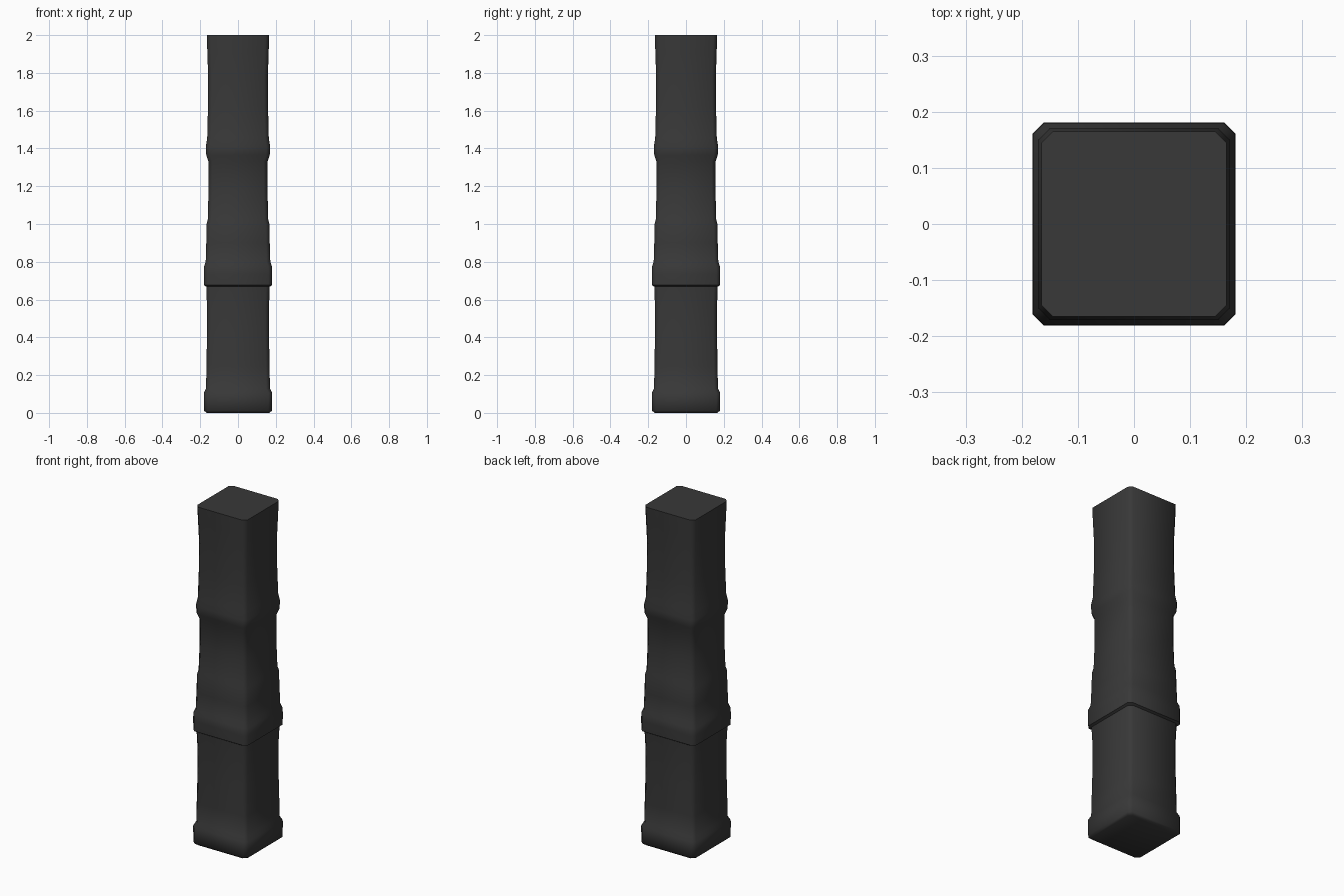
import bpy, bmesh, math

if "Cube" in bpy.data.objects:
    bpy.data.objects.remove(bpy.data.objects["Cube"])

# dark stone material
mat = bpy.data.materials.new("dark grey")
mat.diffuse_color = (0.04, 0.04, 0.04, 1)
mat.use_nodes = True
mat.node_tree.nodes["Principled BSDF"].inputs["Base Color"].default_value = mat.diffuse_color

# pillar profile: (height, half width)
profile = [(0, 0.166), (0.012, 0.18), (0.105, 0.181), (0.13, 0.169), (0.25, 0.167),
           (0.42, 0.164), (0.56, 0.164), (0.668, 0.168), (0.676, 0.180), (0.735, 0.181),
           (0.775, 0.180), (0.80, 0.171), (0.90, 0.168), (1.0, 0.166), (1.025, 0.160),
           (1.18, 0.156), (1.33, 0.156), (1.365, 0.168), (1.41, 0.170), (1.455, 0.163),
           (1.62, 0.159), (1.78, 0.158), (1.90, 0.162), (2.0, 0.165)]


def ring(bm, z, h, c=0.02):
    """Chamfered square at height z."""
    k = h - c
    pts = [(h, -k), (h, k), (k, h), (-k, h), (-h, k), (-h, -k), (-k, -h), (k, -h)]
    return [bm.verts.new((x, y, z)) for x, y in pts]


# shaft with its collars, lofted in one piece
bm = bmesh.new()
rings = [ring(bm, z, h) for z, h in profile]
for a, b in zip(rings, rings[1:]):
    for i in range(8):
        j = (i + 1) % 8
        bm.faces.new((a[i], a[j], b[j], b[i]))
bm.faces.new(rings[0][::-1])
bm.faces.new(rings[-1])
bmesh.ops.recalc_face_normals(bm, faces=bm.faces)
mesh = bpy.data.meshes.new("pillar")
bm.to_mesh(mesh)
bm.free()
mesh.materials.append(mat)
pillar = bpy.data.objects.new("pillar", mesh)
bpy.context.collection.objects.link(pillar)
bpy.context.view_layer.objects.active = pillar
pillar.select_set(True)
bpy.ops.object.shade_smooth_by_angle(angle=math.radians(50))
